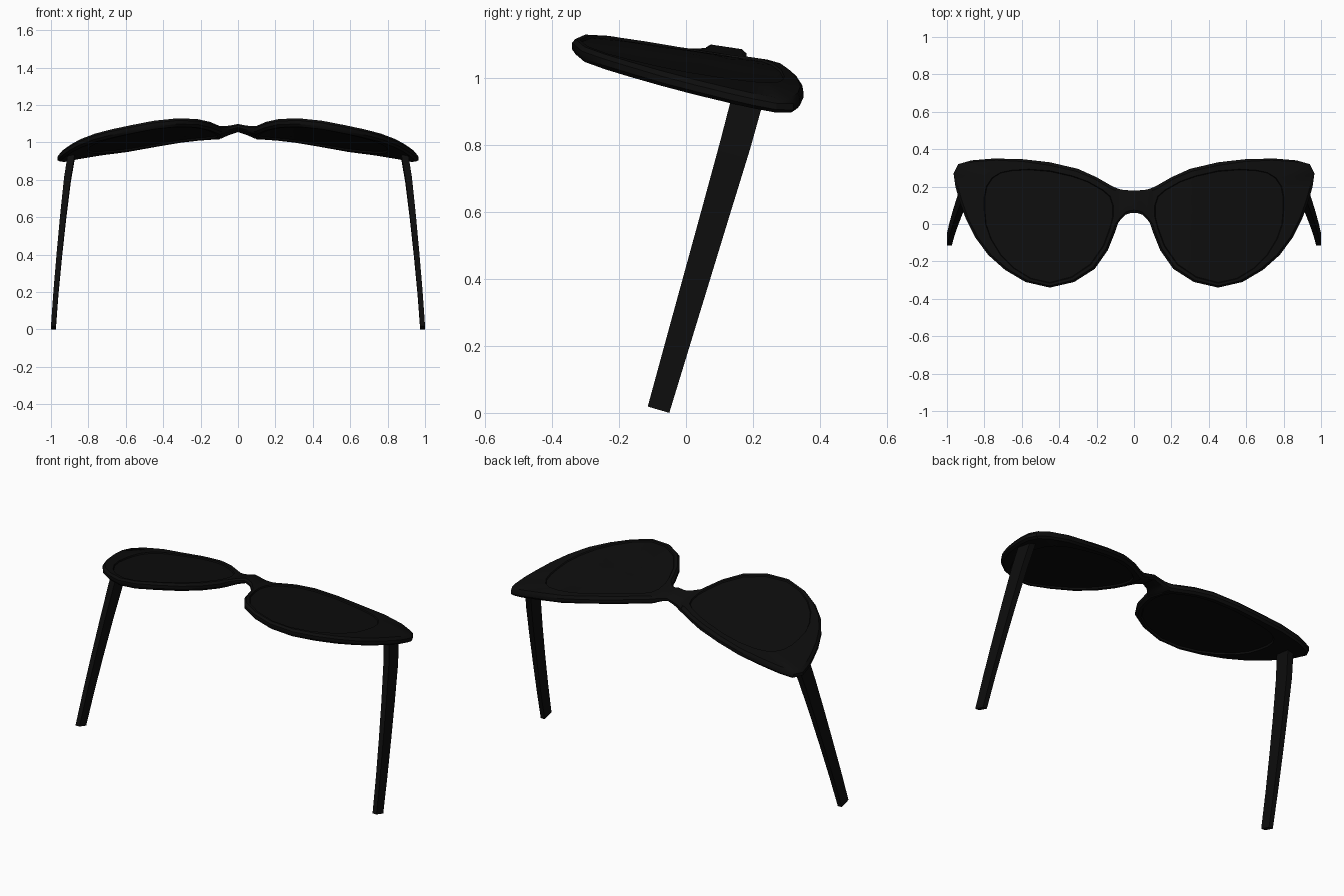
import bpy, bmesh
from mathutils import Vector

if "Cube" in bpy.data.objects:
    bpy.data.objects.remove(bpy.data.objects["Cube"])

black = bpy.data.materials.new("glossy black")
black.use_nodes = True
black.diffuse_color = (0.004, 0.004, 0.004, 1)
black.node_tree.nodes["Principled BSDF"].inputs["Base Color"].default_value = (0.004, 0.004, 0.004, 1)

# Curved front: height across the width, sloping down towards the brow
CURVE = [(0, 1.155), (0.07, 1.138), (0.1, 1.132), (0.18, 1.136), (0.27, 1.134), (0.36, 1.125),
         (0.45, 1.111), (0.6, 1.087), (0.7, 1.076), (0.8, 1.062), (0.9, 1.04), (0.98, 1.018)]


def surface(x, y, depth=0.0):
    ax = abs(x)
    for (x0, z0), (x1, z1) in zip(CURVE, CURVE[1:]):
        if ax <= x1 or x1 == CURVE[-1][0]:
            z = z0 + (z1 - z0) * (ax - x0) / (x1 - x0)
            break
    return Vector((x, y, z - 0.15 * (y + 0.3) - depth))


def make(name, bm, mirror=True, angle=0.6):
    bmesh.ops.recalc_face_normals(bm, faces=bm.faces)
    mesh = bpy.data.meshes.new(name)
    bm.to_mesh(mesh)
    bm.free()
    mesh.materials.append(black)
    ob = bpy.data.objects.new(name, mesh)
    bpy.context.collection.objects.link(ob)
    bpy.ops.object.select_all(action='DESELECT')
    ob.select_set(True)
    bpy.context.view_layer.objects.active = ob
    bpy.ops.object.shade_smooth_by_angle(angle=angle)
    if mirror:
        ob.modifiers.new("Mirror", 'MIRROR').use_clip = False
    return ob


def loft(sections, closed=False):
    """Bridge equal-sized point loops; cap the ends unless closed."""
    bm = bmesh.new()
    rings = [[bm.verts.new(p) for p in s] for s in sections]
    pairs = list(zip(rings, rings[1:]))
    if closed:
        pairs.append((rings[-1], rings[0]))
    for a, b in pairs:
        for i in range(len(a)):
            j = (i + 1) % len(a)
            bm.faces.new((a[i], a[j], b[j], b[i]))
    if not closed:
        bm.faces.new(rings[0])
        bm.faces.new(rings[-1])
    return bm


# Matching outer and inner outlines of one rim
OUTER = [(0.085, 0.10), (0.09, 0.19), (0.13, 0.21), (0.20, 0.25), (0.30, 0.295), (0.45, 0.33),
         (0.60, 0.347), (0.75, 0.35), (0.87, 0.34), (0.94, 0.32), (0.965, 0.27), (0.955, 0.20),
         (0.935, 0.13), (0.90, 0.03), (0.85, -0.07), (0.78, -0.165), (0.69, -0.245),
         (0.58, -0.31), (0.45, -0.34), (0.32, -0.31), (0.21, -0.24), (0.14, -0.14),
         (0.10, -0.04), (0.08, 0.02)]
INNER = [(0.115, 0.10), (0.13, 0.145), (0.17, 0.18), (0.25, 0.225), (0.33, 0.253), (0.45, 0.28),
         (0.56, 0.289), (0.65, 0.285), (0.71, 0.273), (0.755, 0.245), (0.785, 0.20), (0.797, 0.14),
         (0.797, 0.08), (0.79, 0.0), (0.762, -0.08), (0.71, -0.165), (0.64, -0.235),
         (0.55, -0.29), (0.45, -0.312), (0.335, -0.282), (0.235, -0.215), (0.165, -0.115),
         (0.13, -0.02), (0.115, 0.04)]
THICK = 0.045

# Rims: rounded section swept round each lens
sections = []
for o, i in zip(OUTER, INNER):
    o, i = Vector(o), Vector(i)
    d = i - o
    edge = o + d.normalized() * min(0.016, 0.35 * d.length)
    lip = i - d.normalized() * min(0.005, 0.2 * d.length)
    sections.append([surface(*p, dz) for p, dz in (
        (i, 0.008), (lip, 0), (edge, 0), (o, 0.013),
        (o, THICK - 0.013), (edge, THICK), (lip, THICK), (i, THICK - 0.008))])
make("rims", loft(sections, closed=True))

# Lenses: curved discs set just below the rim faces
bm = bmesh.new()
centre = Vector((0.45, 0.0))
for depth in (0.007, THICK - 0.009):
    rings = []
    for s in (1.015, 0.8, 0.55, 0.28):
        rings.append([bm.verts.new(surface(*(centre + (Vector(p) - centre) * s), depth)) for p in INNER])
    mid = bm.verts.new(surface(*centre, depth))
    n = len(INNER)
    for k in range(n):
        m = (k + 1) % n
        for a, b in zip(rings, rings[1:]):
            bm.faces.new((a[k], a[m], b[m], b[k]))
        bm.faces.new((rings[-1][k], rings[-1][m], mid))
make("lenses", bm)

# Bridge: rounded bar flaring into the rims (x, low y, high y, thickness)
half = [(0.02, 0.058, 0.18, 0.032), (0.045, 0.05, 0.181, 0.034), (0.07, 0.025, 0.184, 0.038),
        (0.085, 0.005, 0.189, 0.042), (0.105, -0.02, 0.197, 0.042)]
stations = [(-x, a, b, t) for x, a, b, t in reversed(half)] + [(0, 0.06, 0.18, 0.03)] + half
sections = []
for x, a, b, t in stations:
    e, c = 0.014, 0.01
    sections.append([surface(x, y, dz) for y, dz in (
        (a + e, 0), (b - e, 0), (b, c), (b, t - c),
        (b - e, t), (a + e, t), (a, t - c), (a, c))])
make("bridge", loft(sections), mirror=False)

# Temples: tapering flat arms, bowed outwards (x, y, z, width, thickness)
path = [(0.888, 0.186, 0.945, 0.095, 0.038), (0.912, 0.147, 0.80, 0.092, 0.036),
        (0.935, 0.089, 0.60, 0.085, 0.032), (0.955, 0.031, 0.40, 0.079, 0.029),
        (0.973, -0.027, 0.20, 0.073, 0.027), (0.987, -0.082, 0.0095, 0.067, 0.026)]
across = Vector((0, 0.96, -0.28))
sections = []
for x, y, z, w, t in path:
    c, u, v = Vector((x, y, z)), across * w / 2, Vector((t / 2, 0, 0))
    sections.append([c - u - v, c + u - v, c + u + v, c - u + v])
make("temples", loft(sections))
